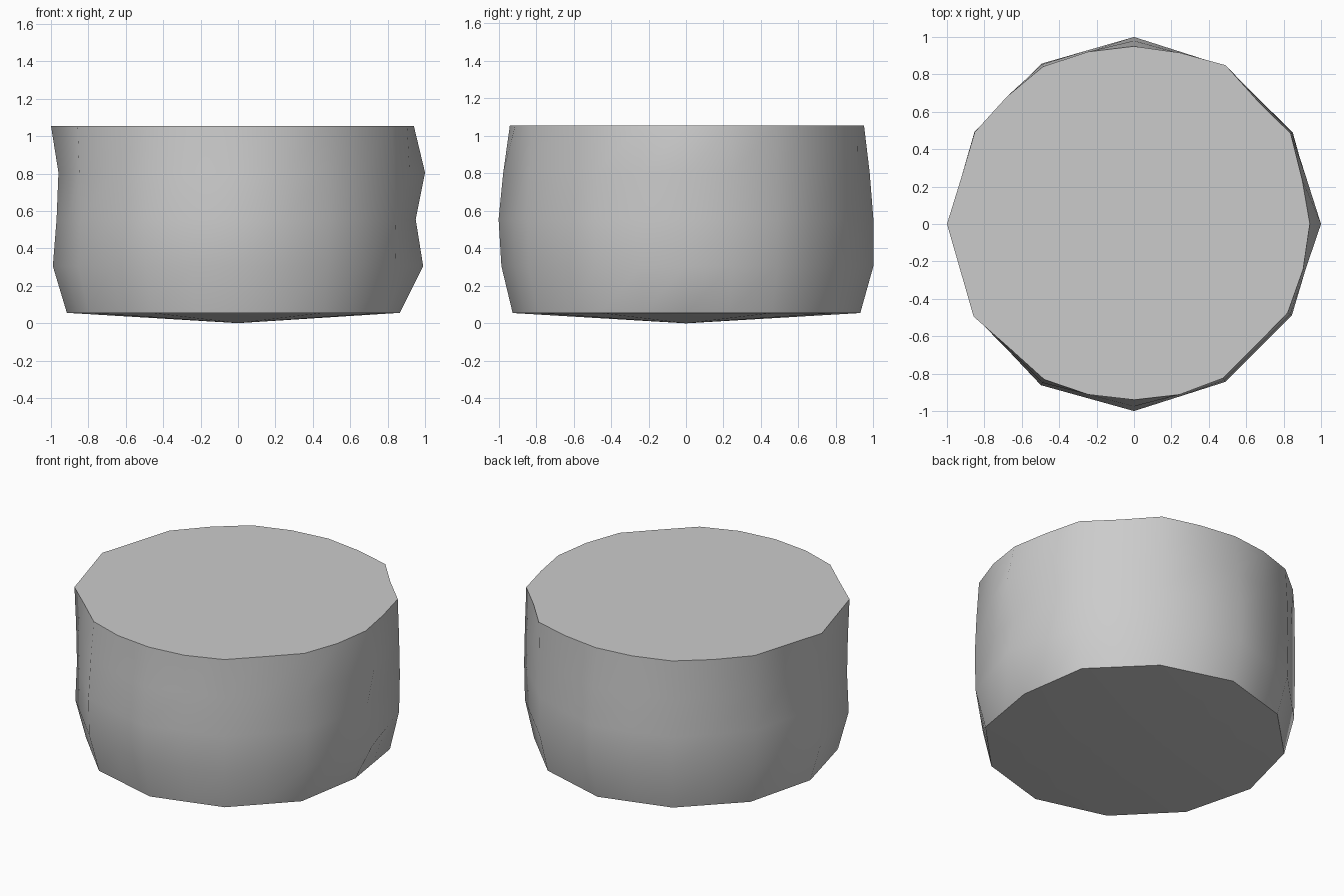
import bpy, bmesh, math

if "Cube" in bpy.data.objects:
    bpy.data.objects.remove(bpy.data.objects["Cube"])

# Ring corner radii at every 30 degrees, starting at +x (height, radii)
RINGS = [
    (0.055, [.865, .92, .92, .93, .92, .92, .915, .92, .925, .925, .915, .91]),
    (0.305, [.99, .975, .975, 1.0, .985, .98, .99, .985, .99, .985, .97, .97]),
    (0.555, [.95, .98, .975, 1.0, .99, .985, .97, .975, .995, 1.0, .975, .975]),
    (0.805, [1.0, .975, .975, .98, .985, .985, .96, .98, .98, .975, .965, .965]),
    (1.055, [.94, .967, .98, .95, .972, .983, 1.0, .99, .96, .94, .952, .949]),
]
# Midpoint radii of the top rim; lower rings have straight edges between corners
TOP_MIDS = [.93, .933, .948, .953, .962, .956, .961, .94, .944, .944, .92, .936]

bm = bmesh.new()


def make_ring(z, radii, mids=None):
    corners = [(r * math.cos(math.radians(30 * i)), r * math.sin(math.radians(30 * i)))
               for i, r in enumerate(radii)]
    ring = []
    for i, (x, y) in enumerate(corners):
        ring.append(bm.verts.new((x, y, z)))
        if mids:
            a = math.radians(30 * i + 15)
            mx, my = mids[i] * math.cos(a), mids[i] * math.sin(a)
        else:
            nx, ny = corners[(i + 1) % 12]
            mx, my = (x + nx) / 2, (y + ny) / 2
        ring.append(bm.verts.new((mx, my, z)))
    return ring


# Drum wall
rings = [make_ring(z, r, TOP_MIDS if k == len(RINGS) - 1 else None)
         for k, (z, r) in enumerate(RINGS)]
for lo, hi in zip(rings, rings[1:]):
    for i in range(24):
        j = (i + 1) % 24
        bm.faces.new((lo[i], lo[j], hi[j], hi[i]))

# Shallow pointed underside and flat top
tip = bm.verts.new((0, 0, 0))
centre = bm.verts.new((0, 0, 1.055))
for i in range(24):
    j = (i + 1) % 24
    bm.faces.new((tip, rings[0][j], rings[0][i]))
    bm.faces.new((centre, rings[-1][i], rings[-1][j]))

bmesh.ops.recalc_face_normals(bm, faces=bm.faces)
mesh = bpy.data.meshes.new("drum_body")
bm.to_mesh(mesh)
bm.free()
drum = bpy.data.objects.new("drum_body", mesh)
bpy.context.collection.objects.link(drum)
bpy.context.view_layer.objects.active = drum
drum.select_set(True)
bpy.ops.object.shade_smooth_by_angle(angle=math.radians(40))
